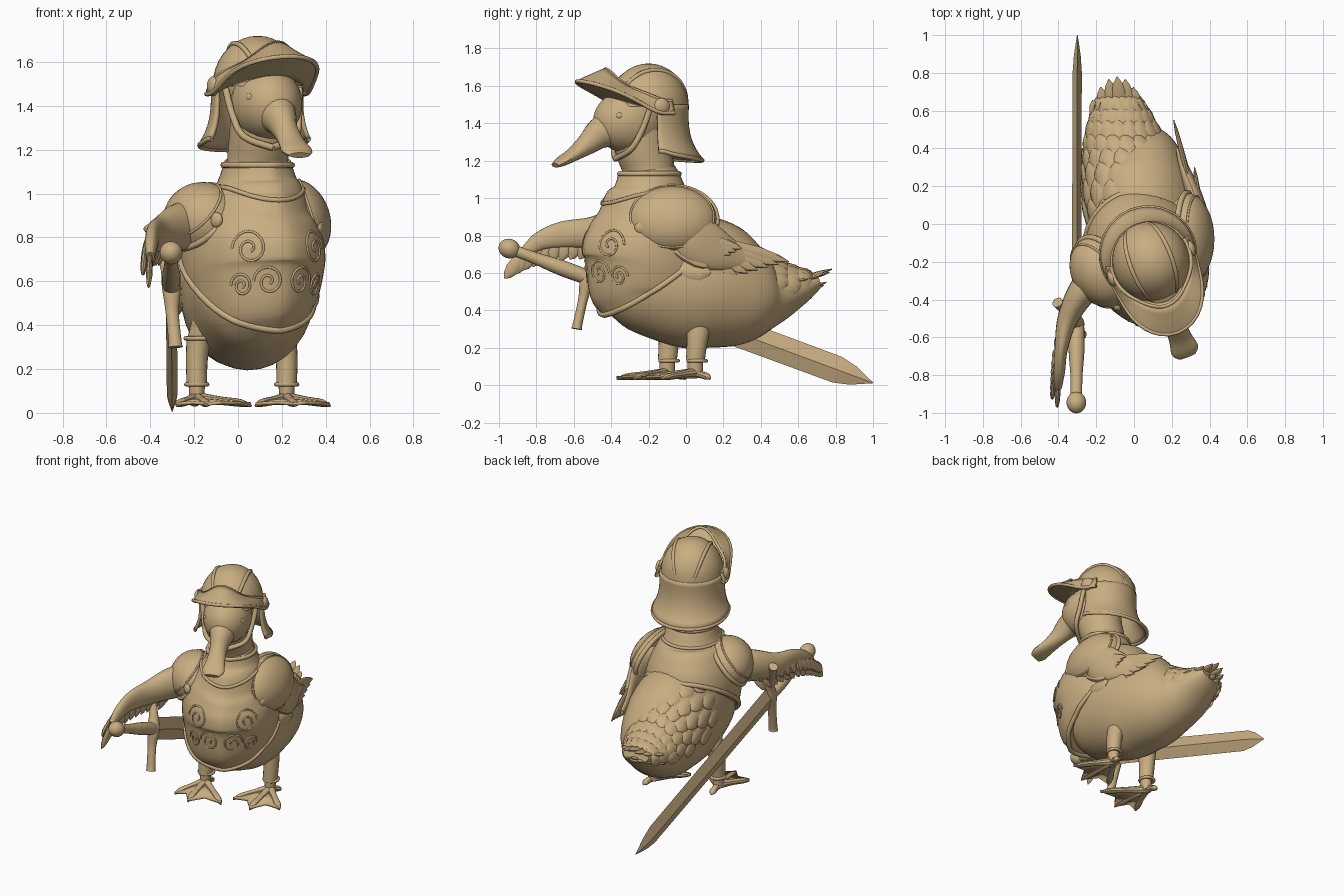
import bpy, bmesh, math
from math import sin, cos, pi, radians
from mathutils import Vector as V, Matrix
from mathutils.bvhtree import BVHTree

if "Cube" in bpy.data.objects:
    bpy.data.objects.remove(bpy.data.objects["Cube"])

TAN = (0.58, 0.42, 0.22, 1)
mat = bpy.data.materials.new("warm_tan")
mat.use_nodes = True
mat.diffuse_color = TAN
mat.node_tree.nodes["Principled BSDF"].inputs["Base Color"].default_value = TAN
X, Y, Z = V((1, 0, 0)), V((0, 1, 0)), V((0, 0, 1))


def add(name, data):
    ob = bpy.data.objects.new(name, data)
    bpy.context.collection.objects.link(ob)
    data.materials.append(mat)
    return ob


def finish(name, bm):
    bmesh.ops.recalc_face_normals(bm, faces=bm.faces)
    me = bpy.data.meshes.new(name)
    bm.to_mesh(me)
    bm.free()
    return add(name, me)


def smooth(rows, k=5):
    """Catmull-Rom resampling of tuples."""
    out, n = [], len(rows)
    for i in range(n - 1):
        a, b, c, d = (rows[max(0, min(n - 1, i + j))] for j in (-1, 0, 1, 2))
        for s in range(k):
            t = s / k
            out.append(tuple(0.5 * (2*q + (r-p)*t + (2*p-5*q+4*r-w)*t*t + (3*q-p-3*r+w)*t**3)
                             for p, q, r, w in zip(a, b, c, d)))
    return out + [tuple(rows[-1])]


def tube(bm, rows, side, n=20, keel=0):
    """Skin elliptical rings (x, y, z, half width, half depth) along a path."""
    pts, loops = [V(r[:3]) for r in rows], []
    for i, r in enumerate(rows):
        t = (pts[min(i + 1, len(pts) - 1)] - pts[max(i - 1, 0)]).normalized()
        s = (side - t * side.dot(t)).normalized()
        u = t.cross(s)
        loop = []
        for j in range(n):
            a = 2 * pi * j / n
            ridge = 1 + (keel * max(0, 1 - abs(cos(a)) * 2.5) if sin(a) < 0 else 0)
            loop.append(bm.verts.new(pts[i] + s * r[3] * cos(a) + u * r[4] * sin(a) * ridge))
        loops.append(loop)
    for p, q in zip(loops, loops[1:]):
        for j in range(n):
            bm.faces.new((p[j], p[(j + 1) % n], q[(j + 1) % n], q[j]))
    bm.faces.new(loops[0])
    bm.faces.new(loops[-1])


def loft(name, rows, side=X, n=20, k=5):
    bm = bmesh.new()
    tube(bm, smooth(rows, k) if k > 1 else rows, side, n)
    return finish(name, bm)


def cord(name, pts, r=0.01, closed=False):
    cu = bpy.data.curves.new(name, "CURVE")
    cu.dimensions, cu.bevel_depth, cu.bevel_resolution = "3D", r, 2
    cu.use_fill_caps = True
    sp = cu.splines.new("POLY")
    sp.points.add(len(pts) - 1)
    for p, q in zip(sp.points, pts):
        p.co = (*q, 1)
    sp.use_cyclic_u = closed
    return add(name, cu)


def ball(name, loc, radii, aim=Z, half=False):
    bm = bmesh.new()
    bmesh.ops.create_uvsphere(bm, u_segments=32, v_segments=18, radius=1)
    if half:
        bmesh.ops.bisect_plane(bm, geom=bm.verts[:] + bm.edges[:] + bm.faces[:],
                               plane_co=(0, 0, 0), plane_no=Z, clear_inner=True)
    m = Matrix.Translation(loc) @ V(aim).to_track_quat("Z", "Y").to_matrix().to_4x4()
    bm.transform(m @ Matrix.Diagonal((*radii, 1)))
    return finish(name, bm), m


def sheet(name, fn, nu, nv, thick):
    bm = bmesh.new()
    g = [[bm.verts.new(fn(i / nu, j / nv)) for j in range(nv + 1)] for i in range(nu + 1)]
    for i in range(nu):
        for j in range(nv):
            bm.faces.new((g[i][j], g[i + 1][j], g[i + 1][j + 1], g[i][j + 1]))
    ob = finish(name, bm)
    mod = ob.modifiers.new("thickness", "SOLIDIFY")
    mod.thickness, mod.offset = thick, 0
    return ob


def feather(bm, base, tip, w, side):
    b, t = V(base), V(tip)
    tube(bm, [(*b.lerp(t, f), w * s, 0.012 * s + 0.002) for f, s in
              ((0, .5), (.3, .9), (.65, 1), (.88, .6), (1, .06))], side, 8)


# Body: horizontal loft from breast to rump
body = smooth([(.09, -.45, .55, .11, .13), (.075, -.32, .555, .235, .255), (.06, -.1, .56, .29, .34),
               (.04, .1, .545, .30, .355), (0, .3, .5, .265, .295), (-.05, .45, .495, .205, .19),
               (-.07, .6, .52, .145, .1), (-.09, .7, .55, .09, .04)], 6)
loft("body", body, k=1, n=32)

# Layered back feathers and tail fan
bm = bmesh.new()
for j in range(14, 37, 3):
    for i in range(9):
        a = radians(10 + 20 * i + (10 if j % 2 else 0))
        at = lambda r, g: V((r[0] + r[3] * g * cos(a), r[1], r[2] + r[4] * g * sin(a)))
        feather(bm, at(body[j], .98), at(body[j + 5], 1.05), .05, V((-sin(a), 0, cos(a))))
for i in range(7):
    f = i / 6 - .5
    for lift, reach in ((.0, .0), (-.07, -.03)):
        feather(bm, (-.06 + f * .2, .5, .53 + lift),
                (-.09 + f * .26, .78 + reach - f * f * .5, .62 + lift - .1 * abs(f)), .04, X)
finish("back_and_tail_feathers", bm)

# Breastplate with keel, cut on a slope
TURN = radians(24)
face = V((sin(TURN), -cos(TURN), 0))
wide = V((cos(TURN), sin(TURN), 0))
core = V((.08, -.2, 0))
bm = bmesh.new()
tube(bm, smooth([(.1, -.2, .33, .17, .18), (.09, -.21, .42, .235, .265), (.08, -.21, .5, .28, .325),
                 (.07, -.18, .65, .315, .38), (.07, -.18, .8, .31, .375), (.08, -.19, .92, .265, .32),
                 (.09, -.2, 1.0, .215, .25), (.09, -.2, 1.07, .175, .19), (.09, -.21, 1.15, .15, .155)]),
     wide, 48, .045)
slope = face * .74 + Z
cut = bmesh.ops.bisect_plane(bm, geom=bm.verts[:] + bm.edges[:] + bm.faces[:],
                             plane_co=core + Z * .567, plane_no=slope, clear_inner=True)["geom_cut"]
edges = [e for e in cut if isinstance(e, bmesh.types.BMEdge)]
rim = sorted((v.co.copy() for v in cut if isinstance(v, bmesh.types.BMVert)),
             key=lambda c: math.atan2(c.y - core.y, c.x - core.x))
bmesh.ops.edgeloop_fill(bm, edges=edges)
bvh = BVHTree.FromBMesh(bm)
finish("breastplate", bm)
cord("breastplate_rim", rim, .016, True)


def on_plate(a, z):
    d = V((sin(TURN + a), -cos(TURN + a), 0))
    hit = bvh.ray_cast(core + Z * z + d, -d)[0]
    return hit if hit else core + Z * z + d * .2


ring = [2 * pi * i / 48 for i in range(48)]
cord("collar_rim", [on_plate(a, 1.13) for a in ring], .014, True)
cord("gorget_rim", [on_plate(a, 1.03 - .06 * max(0, cos(a)) ** 3) for a in ring], .011, True)
for m in (-1, 1):
    for a0, z0, r in ((.5, .75, .09), (.62, .58, .06), (.24, .6, .075)):
        sw = [(r * (1 - i / 34), i * .36) for i in range(30)]
        cord("scroll_ornament", [on_plate(m * (a0 + q * cos(t) / .36), z0 + q * sin(t)) for q, t in sw], .006)

# Shoulder guards
for name, loc, radii, aim, disc in (
        ("left", (.285, -.075, .885), (.24, .185, .135), V((.92, .02, .3)), (.37, -.24, .84)),
        ("right", (-.165, -.25, .885), (.2, .17, .165), V((-.65, -.4, .6)), (-.1, -.435, .88))):
    ob, m = ball(name + "_shoulder_guard", loc, radii, aim, True)
    for k, h in ((1, 0), (.93, .37)):
        cord(name + "_shoulder_rim", [m @ V((radii[0] * k * cos(a), radii[1] * k * sin(a), radii[2] * h))
                                      for a in ring], .016 if h == 0 else .006, True)
    ball(name + "_shoulder_roundel", disc, (.035, .035, .02), V(disc) - core - Z * .87)

# Left wing, folded
loft("left_wing", [(.27, -.12, .86, .08, .05), (.335, 0, .81, .13, .06), (.32, .14, .73, .12, .045),
                   (.27, .28, .68, .07, .03), (.23, .4, .66, .02, .01)], Z)
bm = bmesh.new()
for i in range(7):
    f = i / 6
    feather(bm, (.33, .08 - .06 * f, .79 - .09 * f), (.21 + .1 * f, .55 - .33 * f, .66 - .09 * f), .035, Z)
    feather(bm, (.36, .0 - .06 * f, .82 - .1 * f), (.32 + .03 * f, .3 - .18 * f, .73 - .1 * f), .032, Z)
finish("left_wing_feathers", bm)

# Right wing, reaching forward to the sword
arm = smooth([(-.12, -.2, .87, .1, .1), (-.26, -.34, .85, .11, .08), (-.35, -.5, .815, .085, .055),
              (-.385, -.66, .805, .07, .035), (-.395, -.78, .77, .05, .03), (-.4, -.86, .71, .03, .02)], 6)
loft("right_wing", arm, Z, k=1)
bm = bmesh.new()
for i in range(12):
    f = i / 11
    b = V(arm[round(6 + 23 * f)][:3])
    t = V((-.34 - .07 * sin(1.8 * f), -.42 - .55 * f, .66 + .1 * f - .19 * f * f))
    feather(bm, b, t, .038, (t - b).cross(X))
    feather(bm, b - X * .025, b.lerp(t, .6) - X * .03, .034, (t - b).cross(X))
finish("right_wing_feathers", bm)

# Sword
butt, tip = V((-.305, -.945, .73)), V((-.3, 1, .012))
axis = (tip - butt).normalized()
at = lambda d: butt + axis * d
loft("sword_blade", [(*at(d), w, h) for d, w, h in
                     ((.44, .077, .026), (1.87, .073, .024), (1.96, .052, .018), (2.073, .002, .002))], Z, 4, 1)
loft("sword_grip", [(*at(d), r, r) for d, r in ((.02, .03), (.15, .032), (.3, .042), (.45, .04))], Z)
ball("sword_pommel", butt, (.052, .052, .058), axis)
loft("sword_guard", [(-.285, -.585, .3, .034, .03), (-.287, -.58, .325, .03, .026),
                     (-.3, -.55, .46, .03, .026), (-.305, -.525, .575, .042, .04),
                     (-.33, -.49, .68, .028, .026), (-.39, -.43, .82, .028, .026),
                     (-.405, -.415, .85, .03, .028)], X)

# Legs, greaves and webbed feet
for name, x, y, toes in (("left", .222, .05, ((.08, -.17), (.26, -.24), (.42, -.13), (.25, .13))),
                         ("right", -.188, -.1, ((-.28, -.32), (-.14, -.37), (.06, -.28), (-.2, 0)))):
    loft(name + "_leg", [(x * .8, y + .02, .42, .06, .08), (x * .95, y + .02, .33, .052, .06),
                         (x, y + .01, .24, .045, .05), (x, y, .14, .038, .042), (x, y, .05, .033, .04)], X)
    loft(name + "_greave", [(x * .95, y + .02, .34, .056, .07), (x, y + .01, .24, .05, .056),
                            (x, y, .13, .046, .05)], X)
    for z, r, q in ((.34, .06, .95), (.13, .048, 1)):
        cord(name + "_greave_rim", [(x * q + r * cos(a), y + .01 + r * sin(a), z) for a in ring], .01, True)
    bm = bmesh.new()
    for tx, ty in toes:
        d = V((tx - x, ty - y, 0))
        tube(bm, smooth([(x, y, .065, .03, .03), (x + d.x * .45, y + d.y * .45, .055, .022, .02),
                         (x + d.x * .8, y + d.y * .8, .045, .024, .018), (tx, ty, .032, .005, .005)], 3),
             d.cross(Z), 10)
    finish(name + "_toes", bm)
    bm = bmesh.new()
    for p, q in zip(toes[:2], toes[1:3]):
        mid = ((p[0] + q[0]) * .4 + x * .2, (p[1] + q[1]) * .4 + y * .2)
        bm.faces.new([bm.verts.new(c) for c in ((x, y, .055), (*p, .033), (*mid, .04), (*q, .033))])
    finish(name + "_web", bm).modifiers.new("thickness", "SOLIDIFY").thickness = .015

# Neck, head and bill, built facing front and turned afterwards
head = [loft("neck", [(0, 0, 1.02, .15, .15), (0, 0, 1.15, .14, .14), (0, -.03, 1.26, .14, .15),
                      (0, -.05, 1.36, .14, .16)]),
        ball("skull", (0, -.11, 1.41), (.158, .2, .17))[0],
        loft("bill", [(0, -.2, 1.38, .1, .11), (0, -.28, 1.345, .078, .085), (0, -.35, 1.29, .058, .06),
                      (0, -.43, 1.235, .062, .038), (0, -.5, 1.195, .074, .026), (0, -.535, 1.175, .05, .014)])]
for m in (-1, 1):
    head.append(ball("eye", (m * .118, -.21, 1.44), (.018, .022, .02))[0])
    head.append(ball("visor_pivot", (m * .222, -.01, 1.49), (.045, .045, .025), X * m)[0])
    head.append(cord("dome_ridge", [(m * (.05 + .06 * sin(t)), .195 * cos(t), 1.49 + .195 * sin(t))
                                    for t in [i * pi / 24 for i in range(25)]], .012))
    head.append(cord("cheek_strap", smooth([(m * .18, -.06, 1.48), (m * .162, -.1, 1.36),
                                            (m * .125, -.15, 1.26), (0, -.19, 1.21)]), .016))


def skirt(u, v):
    a = radians(-98 + 196 * u)
    r = .207 - .012 * v + (.05 + .045 * cos(a)) * v ** 3
    return r * sin(a), r * cos(a), 1.5 - .25 * v - .05 * v * max(0, cos(a)) ** .7


def visor(u, v):
    """Wedge: peaked upper edge, out to the brim, back in underneath."""
    a = radians(-105 + 210 * u)
    c = max(0, cos(a))
    top = (.212 + .035 * c ** 8, 1.52 + .09 * c + .08 * c ** 10)
    brim = (.235 + .165 * c ** 3, 1.455 + .17 * c ** 1.7)
    under = (.205, 1.46 + .07 * c)
    p, q, t = (top, brim, v * 2) if v < .5 else (brim, under, v * 2 - 1)
    r, z = p[0] + (q[0] - p[0]) * t, p[1] + (q[1] - p[1]) * t
    return r * sin(a), -r * cos(a), z


edge = [i / 32 for i in range(33)]
head += [ball("helmet_dome", (0, 0, 1.49), (.205, .215, .23), Z, True)[0],
         sheet("helmet_neck_guard", skirt, 32, 10, .018), sheet("helmet_visor", visor, 48, 8, .014),
         cord("neck_guard_rim", [skirt(u, 1) for u in edge], .012),
         cord("visor_brim_rim", [visor(u, .5) for u in edge], .011),
         cord("visor_peak_rim", [visor(u, 0) for u in edge], .01)]
for ob in head:
    ob.location, ob.rotation_euler.z = (.09, -.2, 0), radians(21)

# Smooth shading with sharp creases
bpy.ops.object.select_all(action="DESELECT")
for ob in bpy.context.collection.objects:
    if ob.type == "MESH" and mat.name in ob.data.materials:
        ob.select_set(True)
        bpy.context.view_layer.objects.active = ob
bpy.ops.object.shade_smooth_by_angle(angle=radians(35))
